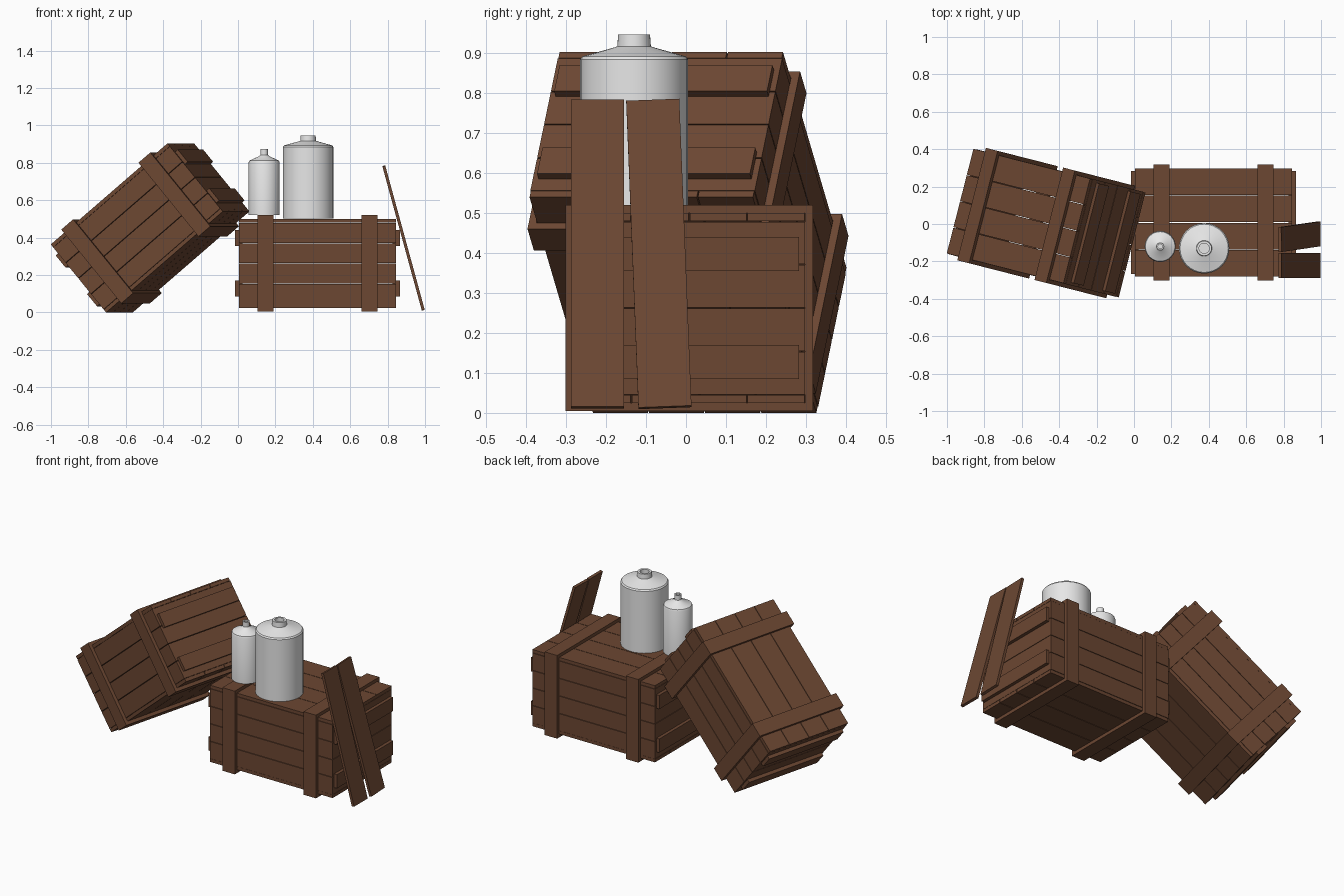
import bpy, bmesh, math
from mathutils import Matrix, Euler, Vector

if "Cube" in bpy.data.objects:
    bpy.data.objects.remove(bpy.data.objects["Cube"])

def material(name, rgb):
    m = bpy.data.materials.new(name)
    m.diffuse_color = (*rgb, 1)
    m.use_nodes = True
    m.node_tree.nodes["Principled BSDF"].inputs["Base Color"].default_value = m.diffuse_color
    return m

WOOD = material("brown_wood", (0.15, 0.063, 0.032))
METAL = material("light_grey", (0.8, 0.8, 0.8))

def finish(name, bm, mat, matrix=Matrix()):
    bmesh.ops.recalc_face_normals(bm, faces=bm.faces)
    me = bpy.data.meshes.new(name)
    bm.to_mesh(me)
    bm.free()
    me.materials.append(mat)
    ob = bpy.data.objects.new(name, me)
    bpy.context.collection.objects.link(ob)
    ob.matrix_world = matrix
    return ob

def box(bm, centre, size):
    bmesh.ops.create_cube(bm, size=1, matrix=Matrix.Translation(centre) @ Matrix.Diagonal((*size, 1)))

L, D, H, T, GAP = 0.84, 0.58, 0.475, 0.02, 0.003

def rows(total, n):
    # centre and width of n planks side by side
    w = total / n
    return [(-total / 2 + w * (i + 0.5), w - GAP) for i in range(n)]

def crate(name, centre, rot):
    mw = Matrix.Translation(centre) @ Euler(rot).to_matrix().to_4x4()
    walls, battens = bmesh.new(), bmesh.new()
    for s in (-1, 1):
        # lid and floor, long sides, ends
        for c, w in rows(D, 4):
            box(walls, (0, c, s * (H - T) / 2), (L, w, T))
        for c, w in rows(H - 2 * T, 4):
            box(walls, (0, s * (D - T) / 2, c), (L, T, w))
        for c, w in rows(H - 2 * T, 2):
            box(walls, (s * (L - T) / 2, 0, c), (T, D - 2 * T, w))
        for t in (-1, 1):
            # bands round the body and bars across the ends
            box(battens, (t * 0.278, 0, s * (H + T) / 2), (0.085, D, T))
            box(battens, (t * 0.278, s * (D + T) / 2, 0), (0.085, T, H + 2 * T))
            box(battens, (s * (L + T) / 2, 0, t * 0.135), (T, D - 0.03, 0.085))
    finish(name + "_planks", walls, WOOD, mw)
    finish(name + "_battens", battens, WOOD, mw)

crate("upright_crate", (0.425, 0.008, 0.2625), (0, 0, 0))
crate("tilted_crate", (-0.47, 0.005, 0.452), (0, math.radians(-40), math.radians(-14.3)))

# leaning loose boards
for name, y, roll in (("loose_board_front", -0.222, 0), ("loose_board_back", -0.068, 2.2)):
    bm = bmesh.new()
    box(bm, (0, 0, 0), (0.016, 0.133, 0.797))
    rot = Euler((math.radians(roll), math.radians(-15.3), 0)).to_matrix().to_4x4()
    finish(name, bm, WOOD, Matrix.Translation((0.885, y, 0.398)) @ rot)

def canister(name, x, y, profile, n=32):
    bm = bmesh.new()
    verts = [bm.verts.new((r, 0, z)) for r, z in profile]
    edges = [bm.edges.new(p) for p in zip(verts, verts[1:])]
    bmesh.ops.spin(bm, geom=verts + edges, cent=(0, 0, 0), axis=(0, 0, 1),
                   angle=2 * math.pi, steps=n, use_duplicate=False)
    bmesh.ops.remove_doubles(bm, verts=bm.verts, dist=0.0005)
    ob = finish(name, bm, METAL, Matrix.Translation((x, y, 0)))
    bpy.ops.object.select_all(action='DESELECT')
    ob.select_set(True)
    bpy.context.view_layer.objects.active = ob
    bpy.ops.object.shade_smooth_by_angle(angle=math.radians(35))

# hollow-necked canisters standing on the upright crate
canister("large_canister", 0.375, -0.13, [
    (0, 0.502), (0.135, 0.502), (0.135, 0.885), (0.129, 0.893), (0.05, 0.915),
    (0.042, 0.918), (0.04, 0.947), (0.027, 0.947), (0.027, 0.91), (0, 0.91)])
canister("small_canister", 0.14, -0.12, [
    (0, 0.521), (0.083, 0.521), (0.083, 0.802), (0.079, 0.812), (0.028, 0.835),
    (0.02, 0.843), (0.02, 0.873), (0.012, 0.873), (0.012, 0.84), (0, 0.84)])
